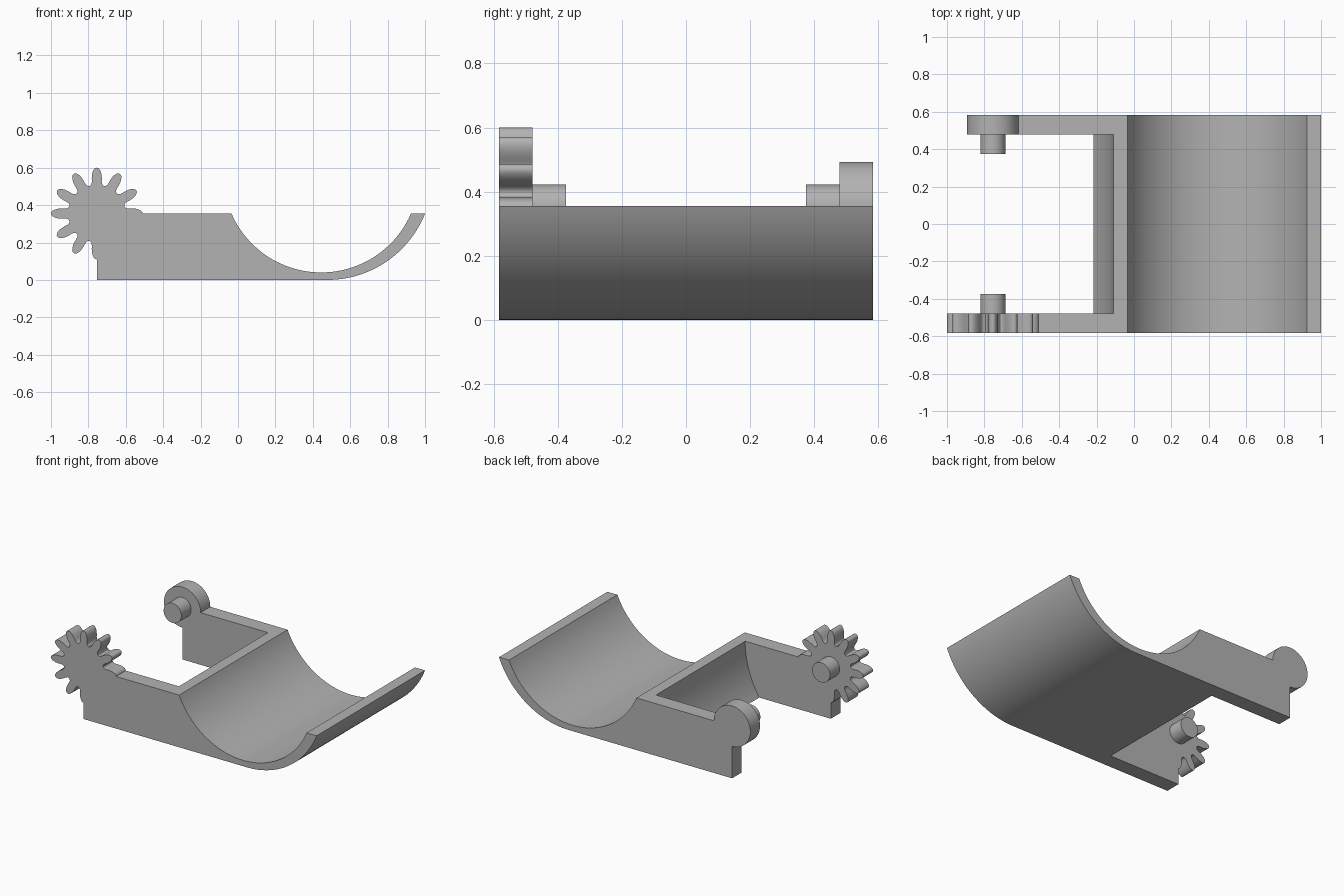
import bpy, bmesh
from math import sin, cos, radians, atan2, pi

if "Cube" in bpy.data.objects:
    bpy.data.objects.remove(bpy.data.objects["Cube"])

HALF_WIDTH, ARM_INNER, PIN_END = 0.583, 0.479, 0.374
TOP = 0.355
AXIS = (-0.755, TOP)          # hinge axis in x, z

grey = bpy.data.materials.new("plain_grey")
grey.use_nodes = True
grey.diffuse_color = (0.45, 0.45, 0.45, 1)
grey.node_tree.nodes["Principled BSDF"].inputs["Base Color"].default_value = (0.45, 0.45, 0.45, 1)


def arc(centre, radius, start, end, steps):
    """Points along an arc in the x-z plane, angles in radians."""
    angles = [start + (end - start) * i / steps for i in range(steps + 1)]
    return [(centre[0] + radius * cos(a), centre[1] + radius * sin(a)) for a in angles]


def extrude(name, profile, y0, y1):
    """Extrude an x-z outline between two y positions."""
    bm = bmesh.new()
    face = bm.faces.new([bm.verts.new((x, y0, z)) for x, z in profile])
    grown = bmesh.ops.extrude_face_region(bm, geom=[face])["geom"]
    for v in grown:
        if isinstance(v, bmesh.types.BMVert):
            v.co.y = y1
    bmesh.ops.recalc_face_normals(bm, faces=bm.faces)
    mesh = bpy.data.meshes.new(name)
    bm.to_mesh(mesh)
    bm.free()
    mesh.materials.append(grey)
    ob = bpy.data.objects.new(name, mesh)
    bpy.context.collection.objects.link(ob)
    return ob


def disc(radius, steps=64):
    return arc(AXIS, radius, 0, 2 * pi, steps)[:-1]


def combine(target, tool, operation):
    """Apply a boolean and remove the tool object."""
    mod = target.modifiers.new(operation, "BOOLEAN")
    mod.operation, mod.object, mod.solver = operation, tool, "EXACT"
    bpy.context.view_layer.objects.active = target
    bpy.ops.object.modifier_apply(modifier=mod.name)
    bpy.data.objects.remove(tool)


# Cradle: side outline with a flat base, round outer wall and hollow trough
OUTER_C, OUTER_R = (0.477, 0.563), 0.563
INNER_C, INNER_R = (0.445, 0.563), 0.523
drop = TOP - OUTER_C[1]
rim_out = atan2(drop, 1 - OUTER_C[0])
rim_in = atan2(drop, 0.48)
outline = [(AXIS[0], TOP), (AXIS[0], 0)]
outline += arc(OUTER_C, OUTER_R, -pi / 2, rim_out, 32)
outline += arc(INNER_C, INNER_R, rim_in, -pi - rim_in, 56)
cradle = extrude("cradle_with_arms", outline, -HALF_WIDTH, HALF_WIDTH)

# Round clearance between the two arms
combine(cradle, extrude("clearance", disc(0.645, 128), -ARM_INNER, ARM_INNER), "DIFFERENCE")

# Gear on the front arm: half a tooth as (radius, half angle), mirrored and repeated
flank = [(0.152, 15), (0.154, 12.5), (0.161, 10), (0.174, 8.7), (0.19, 8.2),
         (0.21, 7), (0.225, 5.5), (0.238, 3.5), (0.2435, 1.6)]
tooth = [(r, -a) for r, a in flank] + [(0.245, 0)] + [(r, a) for r, a in flank[:0:-1]]
gear = []
for i in range(12):
    for r, a in tooth:
        t = radians(30 * i + a)
        gear.append((AXIS[0] + r * cos(t), AXIS[1] + r * sin(t)))
combine(cradle, extrude("gear", gear, -HALF_WIDTH, -ARM_INNER), "UNION")

# Round hub on the back arm
combine(cradle, extrude("hub", disc(0.138), ARM_INNER, HALF_WIDTH), "UNION")

# Hinge pins pointing inwards
parts = [cradle]
for side, name in ((-1, "front_pin"), (1, "back_pin")):
    parts.append(extrude(name, disc(0.067, 48), side * ARM_INNER, side * PIN_END))

# Smooth curves, sharp edges
bpy.ops.object.select_all(action="DESELECT")
for ob in parts:
    ob.select_set(True)
bpy.context.view_layer.objects.active = cradle
bpy.ops.object.shade_smooth_by_angle(angle=radians(30))
